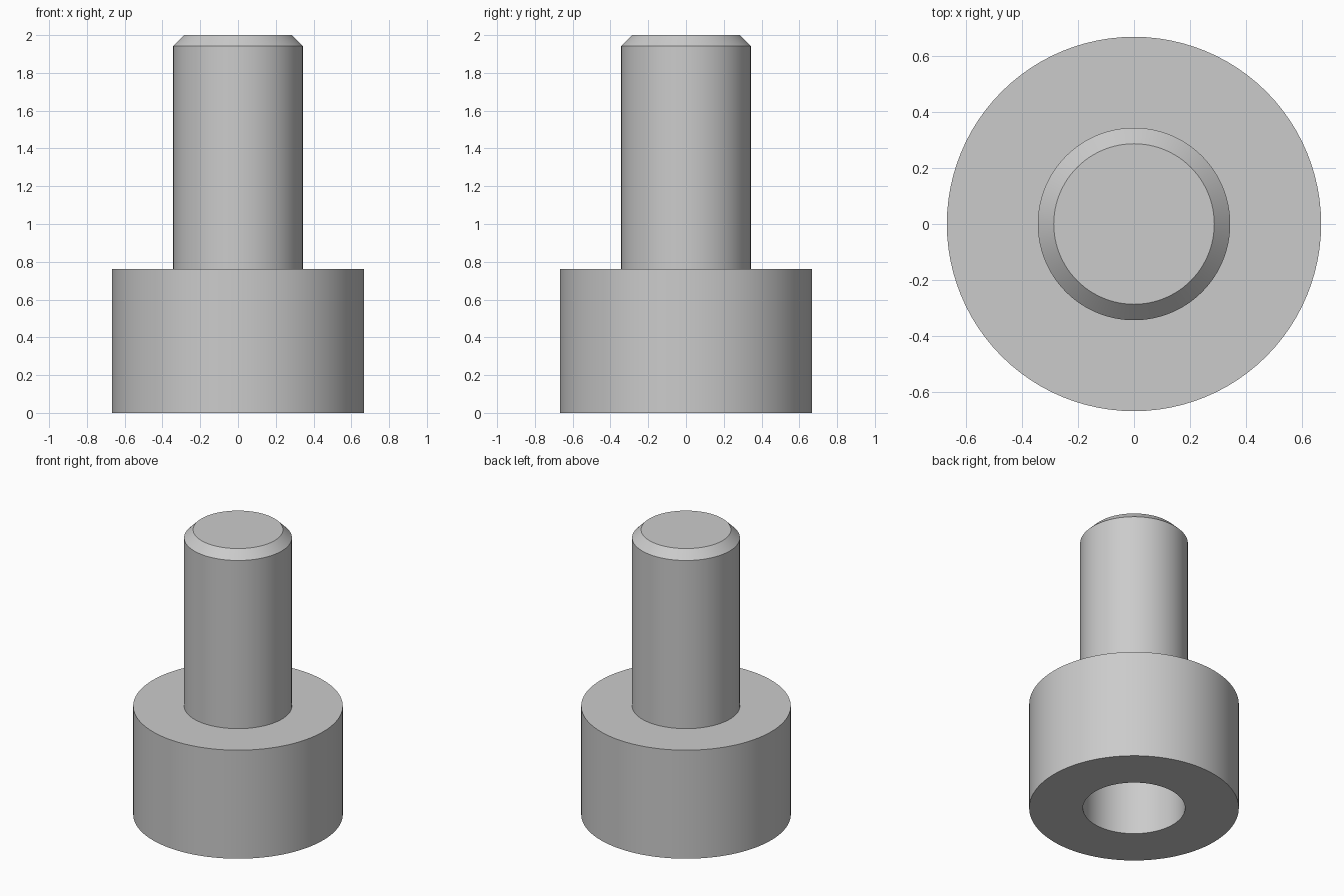
import bpy, bmesh, math

cube = bpy.data.objects.get("Cube")
if cube:
    bpy.data.objects.remove(cube, do_unlink=True)

SEGMENTS = 96
HEAD_R, HEAD_H = 0.667, 0.762
SHAFT_R, CHAMFER, TOP = 0.343, 0.057, 2.0
BORE_R, BORE_DEPTH = 0.325, 0.57

# Plain grey material
grey = bpy.data.materials.new("light grey")
grey.use_nodes = True
colour = (0.6, 0.6, 0.6, 1)
grey.diffuse_color = colour
grey.node_tree.nodes["Principled BSDF"].inputs["Base Color"].default_value = colour


def lathe(name, profile):
    """Revolve a radius/height profile about z into a closed solid."""
    bm = bmesh.new()
    verts = [bm.verts.new((r, 0, z)) for r, z in profile]
    edges = [bm.edges.new(pair) for pair in zip(verts, verts[1:])]
    bmesh.ops.spin(bm, geom=verts + edges, cent=(0, 0, 0), axis=(0, 0, 1),
                   angle=math.tau, steps=SEGMENTS)
    bmesh.ops.remove_doubles(bm, verts=bm.verts, dist=1e-4)
    bmesh.ops.recalc_face_normals(bm, faces=bm.faces)
    mesh = bpy.data.meshes.new(name)
    bm.to_mesh(mesh)
    bm.free()
    mesh.materials.append(grey)
    obj = bpy.data.objects.new(name, mesh)
    bpy.context.collection.objects.link(obj)
    bpy.ops.object.select_all(action="DESELECT")
    obj.select_set(True)
    bpy.context.view_layer.objects.active = obj
    bpy.ops.object.shade_smooth_by_angle(angle=math.radians(30))
    return obj


# Wide head with a blind bore below, and a chamfered shaft above
lathe("stepped_pin", [
    (0, BORE_DEPTH),
    (BORE_R, BORE_DEPTH),
    (BORE_R, 0),
    (HEAD_R, 0),
    (HEAD_R, HEAD_H),
    (SHAFT_R, HEAD_H),
    (SHAFT_R, TOP - CHAMFER),
    (SHAFT_R - CHAMFER, TOP),
    (0, TOP),
])
